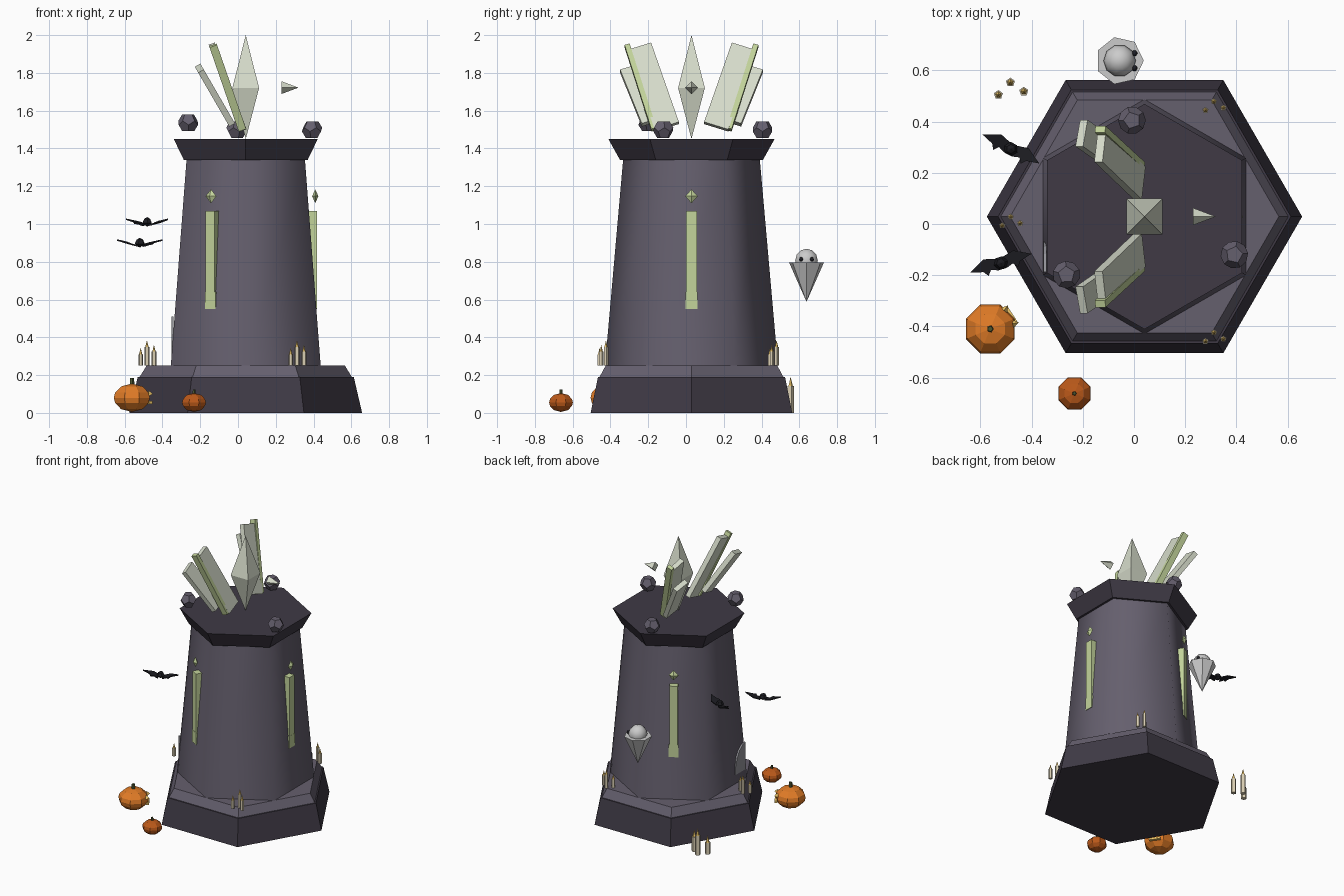
import bpy, bmesh
from math import pi, sin, cos, radians
from mathutils import Vector, Matrix

if "Cube" in bpy.data.objects:
    bpy.data.objects.remove(bpy.data.objects["Cube"])

CX, CY = 0.041, 0.029


def mat(name, r, g, b):
    m = bpy.data.materials.new(name)
    m.diffuse_color = (r, g, b, 1)
    m.use_nodes = True
    m.node_tree.nodes["Principled BSDF"].inputs["Base Color"].default_value = m.diffuse_color
    return m


DARK = mat("dark_stone", 0.05, 0.042, 0.06)
STONE = mat("stone", 0.13, 0.115, 0.155)
GLOW = mat("pale_green", 0.55, 0.66, 0.33)
PALE = mat("pale_crystal", 0.68, 0.72, 0.6)
BLACK = mat("black", 0.012, 0.012, 0.016)
WHITE = mat("ghost_white", 0.8, 0.8, 0.8)
ORANGE = mat("orange", 0.75, 0.2, 0.02)
RUST = mat("dark_orange", 0.5, 0.1, 0.01)
STEM = mat("stem_green", 0.07, 0.09, 0.03)
WAX = mat("wax", 0.7, 0.62, 0.45)
FLAME = mat("flame", 0.9, 0.6, 0.15)
GREY = mat("web_grey", 0.3, 0.3, 0.33)


def finish(bm, name, m, smooth=False):
    bmesh.ops.recalc_face_normals(bm, faces=bm.faces)
    me = bpy.data.meshes.new(name)
    bm.to_mesh(me)
    bm.free()
    me.materials.append(m)
    for p in me.polygons:
        p.use_smooth = smooth
    ob = bpy.data.objects.new(name, me)
    bpy.context.collection.objects.link(ob)
    return ob


def lathe(name, m, rings, n, loc, phase=0.0, frame=None, smooth=False):
    """Stack of n-sided rings (radius, z); radius 0 makes a point."""
    bm = bmesh.new()
    loops = []
    for r, z in rings:
        if r == 0:
            loops.append([bm.verts.new((0, 0, z))])
        else:
            loops.append([bm.verts.new((r * cos(phase + 2 * pi * i / n),
                                        r * sin(phase + 2 * pi * i / n), z)) for i in range(n)])
    for a, b in zip(loops, loops[1:]):
        for i in range(n):
            j = (i + 1) % n
            f = [a[0]] if len(a) == 1 else [a[i], a[j]]
            f += [b[0]] if len(b) == 1 else [b[j], b[i]]
            bm.faces.new(f)
    for l in (loops[0], loops[-1]):
        if len(l) > 1:
            bm.faces.new(l)
    M = Matrix.Translation(loc) @ (frame or Matrix())
    bmesh.ops.transform(bm, matrix=M, verts=bm.verts)
    return finish(bm, name, m, smooth)


def box(name, m, size, M):
    bm = bmesh.new()
    bmesh.ops.create_cube(bm, size=1)
    bmesh.ops.scale(bm, vec=size, verts=bm.verts)
    bmesh.ops.transform(bm, matrix=M, verts=bm.verts)
    return finish(bm, name, m)


def ball(name, m, r, loc, u=10, v=6):
    rings = [(0 if k in (0, v) else r * sin(pi * k / v), -r * cos(pi * k / v)) for k in range(v + 1)]
    return lathe(name, m, rings, u, loc, smooth=True)


# tower: base, ledge, tapered body, flared cap
C = (CX, CY, 0)
lathe("base", DARK, [(0.616, 0), (0.572, 0.19)], 6, C)
lathe("ledge", STONE, [(0.562, 0.19), (0.525, 0.25)], 6, C)
body = lathe("tower_body", STONE, [(0.458, 0.25), (0.362, 1.34)], 6, C, pi / 6, smooth=True)
for p in body.data.polygons:
    p.use_smooth = abs(p.normal.z) < 0.9
lathe("cap", DARK, [(0.379, 1.34), (0.44, 1.45)], 6, C, pi / 6)

# glowing slits and gems on three faces
for k in range(3):
    R = Matrix.Translation(C) @ Matrix.Rotation(k * 2 * pi / 3, 4, 'Z')
    box("window_slit", GLOW, (0.06, 0.056, 0.52), R @ Matrix.Translation((0.347, 0, 0.81)))
    box("window_sill", GLOW, (0.06, 0.064, 0.09), R @ Matrix.Translation((0.348, 0, 0.595)))
    lathe("window_gem", GLOW, [(0, -0.037), (0.033, 0), (0, 0.037)], 4, (0, 0, 0), 0,
          R @ Matrix.Translation((0.368, 0, 1.147)) @ Matrix.Diagonal((0.5, 1, 1, 1)))

# central crystal and the floating shard
lathe("main_crystal", PALE, [(0, 1.45), (0.1, 1.72), (0, 2.0)], 4, C, pi / 4)
lathe("floating_shard", PALE, [(0.034, 0), (0, 0.09)], 4, (0.23, CY, 1.722), 0,
      Matrix.Rotation(pi / 2, 4, 'Y'))


def slab(name, m, p0, p1, thick, width, side):
    """Leaning slab between two axis points, mirrored across the tower."""
    a, b = Vector(p0), Vector(p1)
    for v in (a, b):
        v.y = CY + side * (v.y - CY)
    z = (b - a).normalized()
    y = (Vector((0, 1, 0)) - z * z.y).normalized()
    x = y.cross(z)
    R = Matrix((x, y, z)).transposed().to_4x4()
    box(name, m, (thick, width, (b - a).length), Matrix.Translation((a + b) / 2) @ R)


for s in (1, -1):
    slab("large_slab", PALE, (0.022, 0.16, 1.515), (-0.132, 0.307, 1.935), 0.034, 0.135, s)
    slab("slab_edge", GLOW, (0.022, 0.228, 1.5), (-0.132, 0.37, 1.945), 0.042, 0.028, s)
    slab("small_slab", PALE, (-0.04, 0.24, 1.54), (-0.205, 0.355, 1.825), 0.034, 0.11, s)

# floating twelve-sided rocks
for i, loc in enumerate([(-0.008, 0.405, 1.5), (-0.264, -0.198, 1.535), (0.392, -0.12, 1.5)]):
    bm = bmesh.new()
    bmesh.ops.create_icosphere(bm, subdivisions=1, radius=1)
    pts = [f.calc_center_median().normalized() * 0.055 for f in bm.faces]
    bm.clear()
    for p in pts:
        bm.verts.new(p)
    bmesh.ops.convex_hull(bm, input=bm.verts)
    bmesh.ops.dissolve_limit(bm, angle_limit=0.05, verts=bm.verts, edges=bm.edges)
    bmesh.ops.transform(bm, matrix=Matrix.Translation(loc) @ Matrix.Rotation(i, 4, 'Z'), verts=bm.verts)
    finish(bm, "floating_rock", STONE)

# bats: body plus two scalloped wings
WING = [(0.015, 0.022, -0.008), (0.06, 0.034, 0.004), (0.125, 0, 0.02), (0.075, -0.014, 0.008),
        (0.06, -0.034, 0.0), (0.045, -0.014, -0.004), (0.015, -0.025, -0.012)]
for loc, ang in (((-0.481, 0.293, 1.005), -27), ((-0.52, -0.153, 0.895), 17)):
    F = Matrix.Rotation(radians(ang), 4, 'Z')
    lathe("bat_body", BLACK, [(0, -0.02), (0.028, 0), (0.018, 0.022), (0, 0.032)], 6, loc, 0, F)
    for s in (1, -1):
        bm = bmesh.new()
        lo = [bm.verts.new((s * x, y, z - 0.004)) for x, y, z in WING]
        hi = [bm.verts.new((s * x, y, z + 0.004)) for x, y, z in WING]
        bm.faces.new(lo)
        bm.faces.new(hi)
        for i in range(len(WING)):
            j = (i + 1) % len(WING)
            bm.faces.new((lo[i], lo[j], hi[j], hi[i]))
        bmesh.ops.transform(bm, matrix=Matrix.Translation(loc) @ F, verts=bm.verts)
        finish(bm, "bat_wing", BLACK)

# ghost
G = Vector((-0.056, 0.638, 0))
lathe("ghost_tail", WHITE, [(0, 0.588), (0.094, 0.795)], 7, G)
ball("ghost_head", WHITE, 0.063, G + Vector((0, 0, 0.806)))
for s in (1, -1):
    ball("ghost_eye", BLACK, 0.012, G + Vector((0.058, s * 0.029, 0.813)), 6, 4)

# pumpkins with stems
for loc, r, h, m in (((-0.562, -0.41), 0.103, 0.15, ORANGE), ((-0.233, -0.662), 0.068, 0.1, RUST)):
    P = (loc[0], loc[1], 0.005)
    prof = [(0, 0), (0.6 * r, 0.1 * h), (0.93 * r, 0.32 * h), (r, 0.5 * h),
            (0.93 * r, 0.68 * h), (0.6 * r, 0.9 * h), (0, h)]
    lathe("pumpkin", m, prof, 8, P, pi / 8)
    lathe("pumpkin_stem", STEM, [(0.14 * r, 0.93 * h), (0.11 * r, 1.2 * h)], 5, P)

# carved face on the large pumpkin
F = Matrix.Translation((-0.562, -0.41, 0)) @ Matrix.Rotation(radians(33), 4, 'Z')
for a in (-20, 20):
    lathe("pumpkin_eye", FLAME, [(0.02, 0), (0, 0.025)], 3, (0, 0, 0), pi,
          F @ Matrix.Rotation(radians(a), 4, 'Z') @ Matrix.Translation((0.09, 0, 0.1))
          @ Matrix.Rotation(pi / 2, 4, 'Y'))
box("pumpkin_mouth", FLAME, (0.02, 0.075, 0.014), F @ Matrix.Translation((0.095, 0, 0.055)))

# candle clusters: three on the ledge, one larger on the ground
for x, y, z, k in ((-0.482, 0.008, 0.25, 1), (0.312, 0.459, 0.25, 1), (0.312, -0.444, 0.25, 1),
                   (-0.483, 0.525, 0, 1.42)):
    for dx, dy, h in ((-0.033, -0.014, 0.06), (0, 0.02, 0.1), (0.037, -0.005, 0.075)):
        P = (x + dx * k, y + dy * k, z)
        lathe("candle", WAX, [(0.013 * k, 0), (0.013 * k, h * k)], 5, P, pi / 2)
        lathe("candle_flame", FLAME, [(0.009 * k, h * k), (0, (h + 0.035) * k)], 5, P, pi / 2)

# small web fan against the left wall
bm = bmesh.new()
fan = [(-0.187, 0.31)] + [(-0.187 + 0.12 * sin(t * pi / 10), 0.31 + 0.2 * cos(t * pi / 10)) for t in range(6)]
face = bm.faces.new([bm.verts.new((-0.353, y, z)) for y, z in fan])
ext = bmesh.ops.extrude_face_region(bm, geom=[face])
bmesh.ops.translate(bm, vec=(0.012, 0, 0), verts=[v for v in ext["geom"] if isinstance(v, bmesh.types.BMVert)])
finish(bm, "corner_web", GREY)
